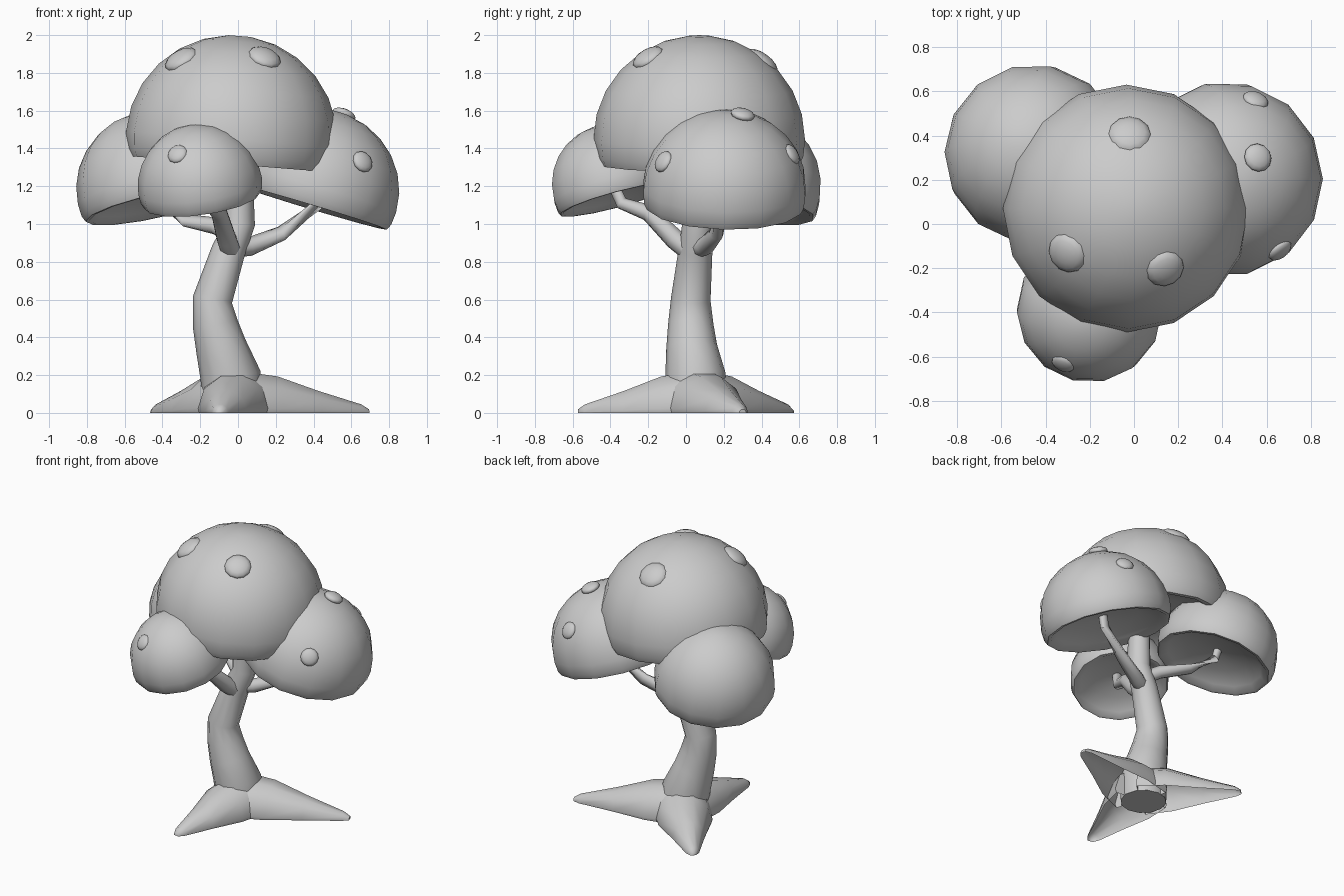
import bpy, bmesh, math
from mathutils import Vector

if "Cube" in bpy.data.objects:
    bpy.data.objects.remove(bpy.data.objects["Cube"])

grey = bpy.data.materials.new("plain grey")
grey.use_nodes = True
GREY = (0.6, 0.6, 0.6, 1)
grey.diffuse_color = GREY
grey.node_tree.nodes["Principled BSDF"].inputs["Base Color"].default_value = GREY
UP = Vector((0, 0, 1))


def finish(name, bm, angle=60):
    bmesh.ops.recalc_face_normals(bm, faces=bm.faces)
    mesh = bpy.data.meshes.new(name)
    bm.to_mesh(mesh)
    bm.free()
    mesh.materials.append(grey)
    obj = bpy.data.objects.new(name, mesh)
    bpy.context.collection.objects.link(obj)
    bpy.ops.object.select_all(action="DESELECT")
    obj.select_set(True)
    bpy.context.view_layer.objects.active = obj
    bpy.ops.object.shade_smooth_by_angle(angle=math.radians(angle))
    return obj


def skin(bm, rings):
    """Bridge a list of vertex rings and close both ends."""
    for a, b in zip(rings, rings[1:]):
        n = len(a)
        for i in range(n):
            bm.faces.new((a[i], a[(i + 1) % n], b[(i + 1) % n], b[i]))
    bm.faces.new(rings[0])
    bm.faces.new(rings[-1])


def tube(name, path, radii, sides=10, cut_ground=False):
    """Tapered limb along a path."""
    bm = bmesh.new()
    pts = [Vector(p) for p in path]
    rings = []
    for k, (p, r) in enumerate(zip(pts, radii)):
        d = (pts[min(k + 1, len(pts) - 1)] - pts[max(k - 1, 0)]).normalized()
        side = d.cross(Vector((0, 1, 0)) if abs(d.z) > 0.7 else UP).normalized()
        up = side.cross(d)
        rings.append([bm.verts.new(p + r * (math.cos(t) * side + math.sin(t) * up))
                      for t in (math.tau * i / sides for i in range(sides))])
    skin(bm, rings)
    if cut_ground:
        geom = bm.verts[:] + bm.edges[:] + bm.faces[:]
        cut = bmesh.ops.bisect_plane(bm, geom=geom, plane_co=(0, 0, 0),
                                     plane_no=UP, clear_inner=True)
        rim = [e for e in cut["geom_cut"] if isinstance(e, bmesh.types.BMEdge)]
        bmesh.ops.holes_fill(bm, edges=rim)
    return finish(name, bm)


def cap(name, centre, radius, height, lean, segments=14):
    """Domed cap with a rounded lip and a hollow underneath."""
    profile = [(0.05, 0.19), (0.5, 0.15), (0.8, 0.07), (0.9, 0.01), (0.95, 0.01), (0.985, 0.07)]
    for k in range(7):
        t = math.radians(k * 14)
        profile.append((math.cos(t), 0.2 + 0.8 * math.sin(t)))
    bm = bmesh.new()
    rings = [[bm.verts.new((radius * r * math.cos(a), radius * r * math.sin(a), height * h))
              for a in (math.tau * i / segments for i in range(segments))]
             for r, h in profile]
    skin(bm, rings)
    turn = UP.rotation_difference(Vector((*lean, 1)).normalized())
    for v in bm.verts:
        v.co = turn @ v.co
    obj = finish(name, bm)
    obj.location = centre
    return obj


def spot(name, place, centre, radius):
    """Flattened bump facing away from the cap's middle."""
    bm = bmesh.new()
    bmesh.ops.create_uvsphere(bm, u_segments=12, v_segments=8, radius=radius)
    turn = UP.rotation_difference((Vector(place) - Vector(centre)).normalized())
    for v in bm.verts:
        v.co.z *= 0.45
        v.co = turn @ v.co
    finish(name, bm).location = place


# Trunk
tube("trunk",
     [(-0.03, 0.06, -0.05), (-0.04, 0.05, 0.2), (-0.09, 0.03, 0.35), (-0.12, 0.025, 0.47),
      (-0.135, 0.025, 0.6), (-0.05, 0.05, 0.86), (0.01, 0.06, 1.0), (0.005, 0.06, 1.46)],
     [0.15, 0.16, 0.135, 0.12, 0.105, 0.09, 0.08, 0.065], 12, True)

# Roots, tapering from the trunk to a blunt tip
base = Vector((-0.01, 0.06, 0.03))
for name, tip in (("left_root", (0.69, 0.3, 0)), ("front_root", (-0.1, -0.57, 0)),
                  ("right_root", (-0.45, 0.56, 0))):
    tip = Vector(tip)
    tube(name, [base.lerp(tip, f) for f in (0, 0.28, 0.6, 0.94, 1)],
         [0.2, 0.18, 0.11, 0.045, 0.02], 10, True)

# Branches
tube("left_branch", [(-0.04, 0.05, 0.87), (0.06, 0.1, 0.88), (0.23, 0.16, 0.95),
                     (0.42, 0.2, 1.1), (0.45, 0.2, 1.25)], [0.05, 0.05, 0.04, 0.03, 0.03], 8)
tube("front_branch", [(-0.03, 0.04, 0.84), (-0.06, -0.06, 0.92), (-0.1, -0.2, 1.06),
                      (-0.15, -0.34, 1.11), (-0.19, -0.41, 1.26)],
     [0.055, 0.055, 0.045, 0.035, 0.03], 8)
tube("right_branch", [(0, 0.06, 0.92), (-0.12, 0.12, 0.99), (-0.28, 0.24, 1.02),
                      (-0.43, 0.32, 1.12), (-0.46, 0.34, 1.25)],
     [0.05, 0.045, 0.035, 0.03, 0.03], 8)

# Caps
cap("main_cap", (-0.085 + 0.04, 0.07, 1.31), 0.56, 0.69, (0.08, 0), 16)
cap("left_cap", (0.385, 0.2, 1.085), 0.44, 0.53, (0.3, 0.03))
cap("right_cap", (-0.43, 0.3, 1.09), 0.405, 0.51, (-0.22, 0.17))
cap("front_cap", (-0.19, -0.365, 1.125), 0.33, 0.41, (-0.14, -0.27))

# Raised spots
MAIN, LEFT, FRONT = (-0.04, 0.07, 1.4), (0.41, 0.2, 1.15), (-0.21, -0.39, 1.2)
for name, place, centre, radius in (
        ("main_spot_back", (-0.02, 0.4, 1.86), MAIN, 0.1),
        ("main_spot_right", (-0.3, -0.13, 1.87), MAIN, 0.095),
        ("main_spot_left", (0.14, -0.2, 1.88), MAIN, 0.09),
        ("left_spot_back", (0.55, 0.56, 1.37), LEFT, 0.06),
        ("left_spot_top", (0.56, 0.3, 1.58), LEFT, 0.065),
        ("left_spot_front", (0.66, -0.12, 1.33), LEFT, 0.06),
        ("front_spot", (-0.32, -0.63, 1.37), FRONT, 0.055)):
    spot(name, place, centre, radius)
